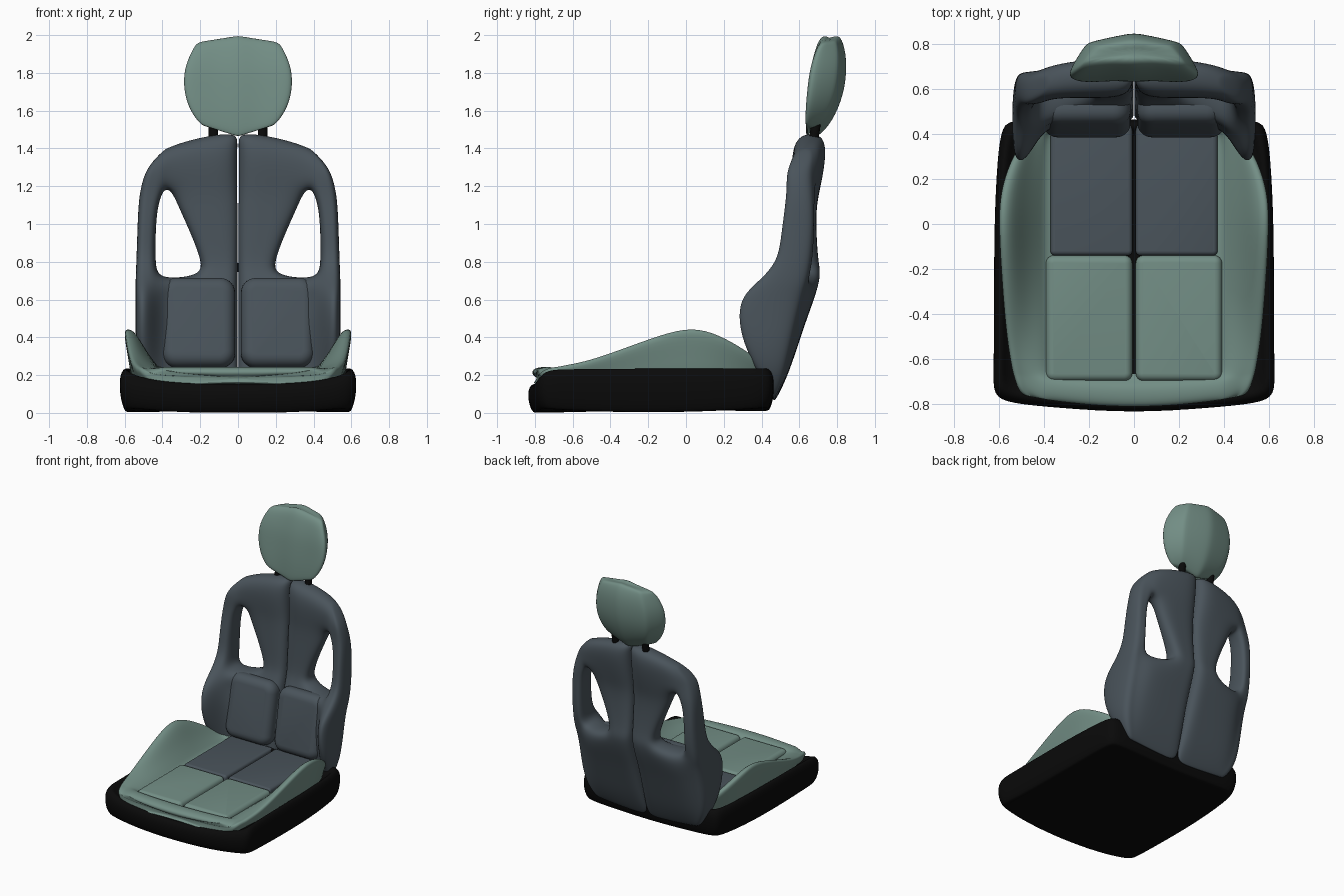
import bpy, bmesh, math
from mathutils import Matrix, Vector

if "Cube" in bpy.data.objects:
    bpy.data.objects.remove(bpy.data.objects["Cube"])


def material(name, rgb):
    m = bpy.data.materials.new(name)
    m.diffuse_color = (*rgb, 1)
    m.use_nodes = True
    m.node_tree.nodes["Principled BSDF"].inputs["Base Color"].default_value = m.diffuse_color
    return m


GREEN = material("sage green", (0.17, 0.27, 0.235))
SLATE = material("slate grey", (0.068, 0.088, 0.105))
BLACK = material("black", (0.003, 0.003, 0.003))


def finish(bm, name, mats, subsurf=0, mirror=False, bevel=0, angle=180):
    bmesh.ops.recalc_face_normals(bm, faces=bm.faces)
    me = bpy.data.meshes.new(name)
    bm.to_mesh(me)
    bm.free()
    ob = bpy.data.objects.new(name, me)
    bpy.context.collection.objects.link(ob)
    for m in mats:
        me.materials.append(m)
    if bevel:
        b = ob.modifiers.new("round", "BEVEL")
        b.width, b.segments, b.limit_method = bevel, 5, "ANGLE"
        b.angle_limit = math.radians(50)
    if subsurf:
        s = ob.modifiers.new("smooth", "SUBSURF")
        s.levels = s.render_levels = subsurf
    if mirror:
        ob.modifiers.new("mirror", "MIRROR")
    for o in bpy.context.selected_objects:
        o.select_set(False)
    ob.select_set(True)
    bpy.context.view_layer.objects.active = ob
    bpy.ops.object.shade_smooth_by_angle(angle=math.radians(angle))
    return ob


def loft(rings):
    """Skin closed rings of equal length and cap both ends."""
    bm = bmesh.new()
    vs = [[bm.verts.new(p) for p in r] for r in rings]
    n = len(vs[0])
    for a, b in zip(vs, vs[1:]):
        for i in range(n):
            j = (i + 1) % n
            bm.faces.new((a[i], a[j], b[j], b[i]))
    bm.faces.new(vs[0])
    bm.faces.new(vs[-1])
    return bm


def both_sides(half):
    """Complete a half ring that starts and ends on x = 0."""
    return half + [(-p[0], p[1], p[2]) for p in reversed(half[1:-1])]


def pad(name, centre, size, mat, bevel, axis, corner, tilt=0):
    """Cushion pad pair: corners rounded along one axis, then all rims rounded."""
    bm = bmesh.new()
    bmesh.ops.create_cube(bm, size=1, matrix=Matrix.Diagonal((*size, 1)))
    edges = [e for e in bm.edges
             if abs((e.verts[0].co - e.verts[1].co).normalized()[axis]) > .9]
    bmesh.ops.bevel(bm, geom=edges, offset=corner, segments=6, profile=.5, affect="EDGES")
    bm.transform(Matrix.Translation(Vector(centre)) @ Matrix.Rotation(tilt, 4, "X"))
    return finish(bm, name, [mat], mirror=True, bevel=bevel)


# Base: plan outline stacked in rings, with the front top edge rolled down
plan = [(0, -.845), (.35, -.82), (.56, -.80), (.63, -.765), (.627, -.66), (.625, -.4), (.625, 0),
        (.61, .3), (.59, .44), (.54, .475), (0, .465)]
rings = []
for z, s in [(0, .93), (.0, .955), (.05, .985), (.13, 1.0), (.2, .995), (.24, .965), (.23, .92), (.15, .86)]:
    half = []
    for x, y in plan:
        yy = -.19 + (y + .19) * s
        roll = min(1, max(0, (-.58 - yy) / .22)) * max(0, 1 - (x / .64) ** 8)
        camber = .025 * ((y + .19) / .65) ** 2 * (1 - z / .24) if x > .5 else 0
        half.append((x * s, yy, z * (1 - .36 * roll) + camber))
    rings.append(both_sides(half))
finish(loft(rings), "seat_base", [BLACK], subsurf=2)

# Cushion frame: cross-sections along y (y, half width, bolster height, well height)
rings = []
for y, w, h, t in [(-.82, .45, .20, .20), (-.815, .51, .225, .232), (-.77, .53, .245, .245),
                   (-.71, .545, .25, .24), (-.69, .55, .255, .2), (-.55, .57, .275, .2),
                   (-.4, .585, .32, .2), (-.2, .60, .395, .2), (0, .61, .46, .2),
                   (.14, .605, .435, .2), (.28, .56, .36, .2), (.38, .50, .29, .2), (.45, .44, .23, .2)]:
    f = min(.39, w - .08)
    g = w - f
    low = .13 if y < -.8 else .11
    half = [(0, low + .04), (f, low + .01), (w - .05, low), (w - .03, (low + h) / 2), (w, h - .02),
            (w - .02, h), (w - .2 * g - .02, h - .015), (f + .42 * g, .225 + (h - .225) * .42),
            (f + .08 * g, .225 if t < .21 else t), (f - .01, t), (f * .5, t), (0, t)]
    bow = .05 * max(0, (-y - .5) / .3)
    rings.append(both_sides([(x, y + bow * (x / .5) ** 2, z) for x, z in half]))
bm = loft(rings)
for fc in bm.faces:
    c = fc.calc_center_median()
    # the well under the pads is black
    if abs(c.x) < .36 and c.y > -.64 and c.z > .19 and len(fc.verts) == 4:
        fc.material_index = 1
finish(bm, "cushion_frame", [GREEN, BLACK], subsurf=2)

# Seat pads
pad("front_seat_pad", (.2, -.42, .2), (.385, .56, .085), GREEN, .032, 2, .035)
pad("rear_seat_pad", (.19, .155, .2), (.365, .59, .08), SLATE, .025, 2, .02)

# Backrest half shell: rows of
# z, edge drop, hole inner x, hole outer x, outer x, front y centre/outer, back y centre/outer
rows = [
    (.06, -.03, .24, .36, .44, .455, .45, .475, .48),
    (.20, 0, .25, .39, .52, .45, .38, .54, .52),
    (.35, 0, .25, .40, .545, .45, .295, .59, .55),
    (.50, 0, .25, .40, .545, .46, .255, .64, .58),
    (.62, 0, .24, .40, .545, .49, .275, .685, .61),
    (.735, .045, .20, .425, .545, .54, .37, .715, .635),
    (.80, .0, .195, .435, .54, .56, .48, .70, .65),
    (.95, 0, .255, .435, .535, .565, .50, .69, .67),
    (1.09, 0, .32, .425, .53, .57, .52, .69, .67),
    (1.18, 0, .36, .395, .52, .57, .53, .71, .66),
    (1.30, .03, .36, .41, .495, .56, .53, .735, .64),
    (1.42, .09, .33, .39, .455, .565, .56, .745, .65),
    (1.485, .09, .28, .34, .39, .61, .60, .715, .66),
]
HOLE = range(5, 9)
bm = bmesh.new()
front, back = [], []
for z, drop, xi, xr, xo, fc, fo, bc, bo in rows:
    inner = .12 if z < .7 else .75
    cols = [(-.003, 0), (xi * .5, 0), (xi, 0), (xr, inner), ((xr + xo) / 2, .9), (xo, 1)]
    fr, bk = [], []
    for x, k in cols:
        zz = z - drop * (x / xo) ** 2
        kb = k if z < .75 else (x / xo) ** 4
        fr.append(bm.verts.new((x, fc + (fo - fc) * k, zz)))
        bk.append(bm.verts.new((x, bc + (bo - bc) * kb, zz)))
    front.append(fr)
    back.append(bk)
twin = {f: b for fr, bk in zip(front, back) for f, b in zip(fr, bk)}
for r in range(len(rows) - 1):
    for c in range(5):
        if c == 2 and r in HOLE:
            continue
        q = (front[r][c], front[r][c + 1], front[r + 1][c + 1], front[r + 1][c])
        bm.faces.new(q)
        bm.faces.new([twin[v] for v in reversed(q)])
# walls round the outside and the hole
for e in [e for e in bm.edges if e.is_boundary and e.verts[0] in twin]:
    a, b = e.verts
    bm.faces.new((a, b, twin[b], twin[a]))
finish(bm, "backrest_shell", [SLATE], subsurf=3, mirror=True)

# Lumbar pads
pad("lumbar_pad", (.21, .49, .475), (.39, .15, .48), SLATE, .06, 1, .08, tilt=-.17)

# Headrest posts
bm = bmesh.new()
bmesh.ops.create_cone(bm, cap_ends=True, segments=20, radius1=.025, radius2=.025, depth=.17,
                      matrix=Matrix.Translation((.13, .68, 1.475)) @ Matrix.Rotation(-.15, 4, "X"))
finish(bm, "headrest_post", [BLACK], mirror=True, angle=40)

# Headrest: z, half width, front y, back y; chevron at top and bottom, widest near the front
rings = []
for z, w, yf, yb in [(1.455, .17, .645, .68), (1.47, .20, .632, .71), (1.53, .235, .63, .765),
                     (1.62, .27, .632, .81), (1.72, .29, .64, .84), (1.82, .287, .652, .85),
                     (1.91, .258, .675, .845), (1.98, .228, .70, .825), (2.005, .20, .735, .80)]:
    u = (z - 1.73) / .27
    tilt = -.16 * u ** 2 if u > 0 else .32 * u ** 2
    d = yb - yf
    half = [(0, yf + .03 * d), (.03, yf + .03 * d), (.45 * w, yf + .06 * d), (.85 * w, yf), (w, yf + .04 * d),
            (w, yf + .2 * d), (.76 * w, yb - .24 * d), (.7 * w, yb - .19 * d), (.03, yb), (0, yb)]
    rings.append(both_sides([(x, y, z + tilt * x) for x, y in half]))
finish(loft(rings), "headrest", [GREEN], subsurf=2)
